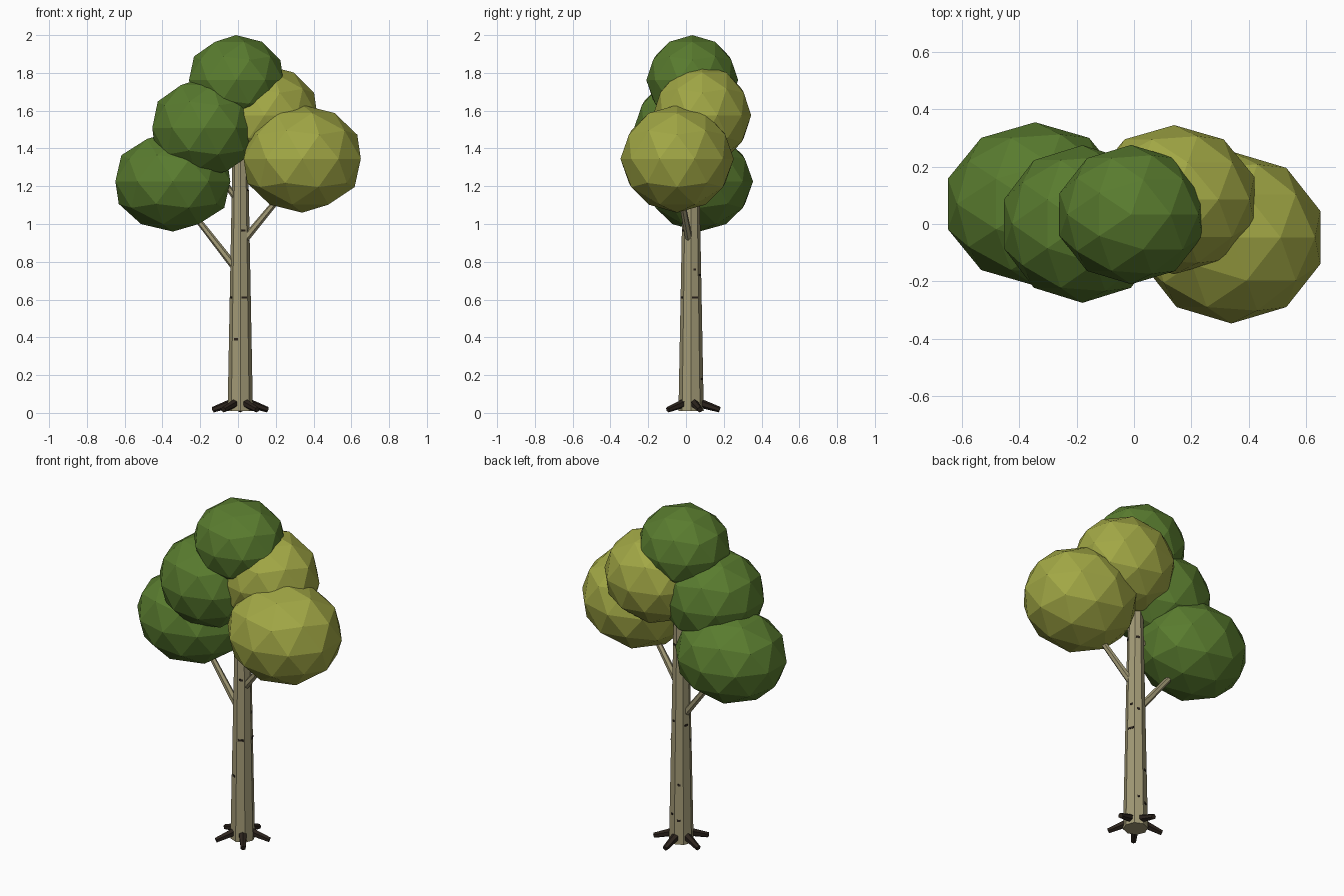
import bpy, math
from mathutils import Vector

if "Cube" in bpy.data.objects:
    bpy.data.objects.remove(bpy.data.objects["Cube"])


def material(name, rgb):
    m = bpy.data.materials.new(name)
    m.diffuse_color = (*rgb, 1)
    m.use_nodes = True
    m.node_tree.nodes["Principled BSDF"].inputs["Base Color"].default_value = m.diffuse_color
    return m


dark_leaf = material("dark_leaf", (0.10, 0.20, 0.028))
light_leaf = material("light_leaf", (0.36, 0.39, 0.06))
bark = material("bark", (0.36, 0.32, 0.18))
dark_bark = material("dark_bark", (0.025, 0.017, 0.012))

CX, CY = 0.012, 0.027          # trunk axis
R0, R1, Z0, Z1 = 0.067, 0.037, 0.01, 1.60


def finish(name, mat):
    ob = bpy.context.object
    ob.name = name
    ob.data.materials.append(mat)
    return ob


def limb(name, a, b, r1, r2, sides, mat):
    """Tapered flat-sided limb from a to b."""
    a, b = Vector(a), Vector(b)
    d = b - a
    bpy.ops.mesh.primitive_cone_add(
        vertices=sides, radius1=r1, radius2=r2, depth=d.length,
        location=(a + b) / 2, rotation=d.to_track_quat('Z', 'Y').to_euler())
    return finish(name, mat)


# Leaf clumps: centre, radii
clumps = [
    ("leaf_clump_low_left", (-0.345, 0.07, 1.225), (0.32, 0.285, 0.265), dark_leaf),
    ("leaf_clump_mid_left", (-0.18, 0.0, 1.508), (0.288, 0.275, 0.267), dark_leaf),
    ("leaf_clump_top", (-0.01, 0.033, 1.762), (0.262, 0.243, 0.238), dark_leaf),
    ("leaf_clump_back_right", (0.14, 0.085, 1.575), (0.294, 0.26, 0.267), light_leaf),
    ("leaf_clump_low_right", (0.34, -0.047, 1.345), (0.326, 0.30, 0.285), light_leaf),
]
for name, loc, radii, mat in clumps:
    bpy.ops.mesh.primitive_ico_sphere_add(subdivisions=2, radius=1, location=loc)
    finish(name, mat).scale = radii

# Trunk
limb("trunk", (CX, CY, Z0), (CX, CY, Z1), R0, R1, 8, bark)

# Branches
limb("branch_left", (0.0, 0.027, 0.75), (-0.25, 0.055, 1.07), 0.021, 0.015, 6, bark)
limb("branch_right", (0.02, 0.02, 0.90), (0.26, -0.035, 1.19), 0.021, 0.015, 6, bark)
limb("branch_upper_left", (0.0, 0.025, 1.12), (-0.15, 0.01, 1.33), 0.017, 0.012, 6, bark)

# Roots: five around the foot
for i in range(5):
    t = math.radians(18 + 72 * i)
    c, s = math.cos(t), math.sin(t)
    limb(f"root_{i + 1}", (CX + 0.045 * c, CY + 0.045 * s, 0.052),
         (CX + 0.152 * c, CY + 0.152 * s, 0.017), 0.024, 0.015, 6, dark_bark)

# Bark marks: angle around trunk (degrees), height, width
marks = [(-112, 0.39, 0.022), (-68, 0.61, 0.03), (22, 0.61, 0.035), (-158, 0.61, 0.02),
         (-68, 0.965, 0.022), (-22, 1.18, 0.018), (22, 0.76, 0.014), (158, 0.71, 0.02),
         (112, 0.36, 0.016), (112, 0.15, 0.02), (68, 0.18, 0.014), (158, 1.13, 0.022),
         (68, 1.18, 0.02), (68, 0.73, 0.016)]
for i, (deg, z, w) in enumerate(marks):
    t = math.radians(round((deg - 22.5) / 45) * 45 + 22.5)   # centre of a trunk face
    r = (R0 + (R1 - R0) * (z - Z0) / (Z1 - Z0)) * math.cos(math.pi / 8)
    bpy.ops.mesh.primitive_cube_add(
        size=1, location=(CX + r * math.cos(t), CY + r * math.sin(t), z),
        rotation=(0, 0, t))
    finish(f"bark_mark_{i + 1}", dark_bark).scale = (0.006, w, 0.011)
